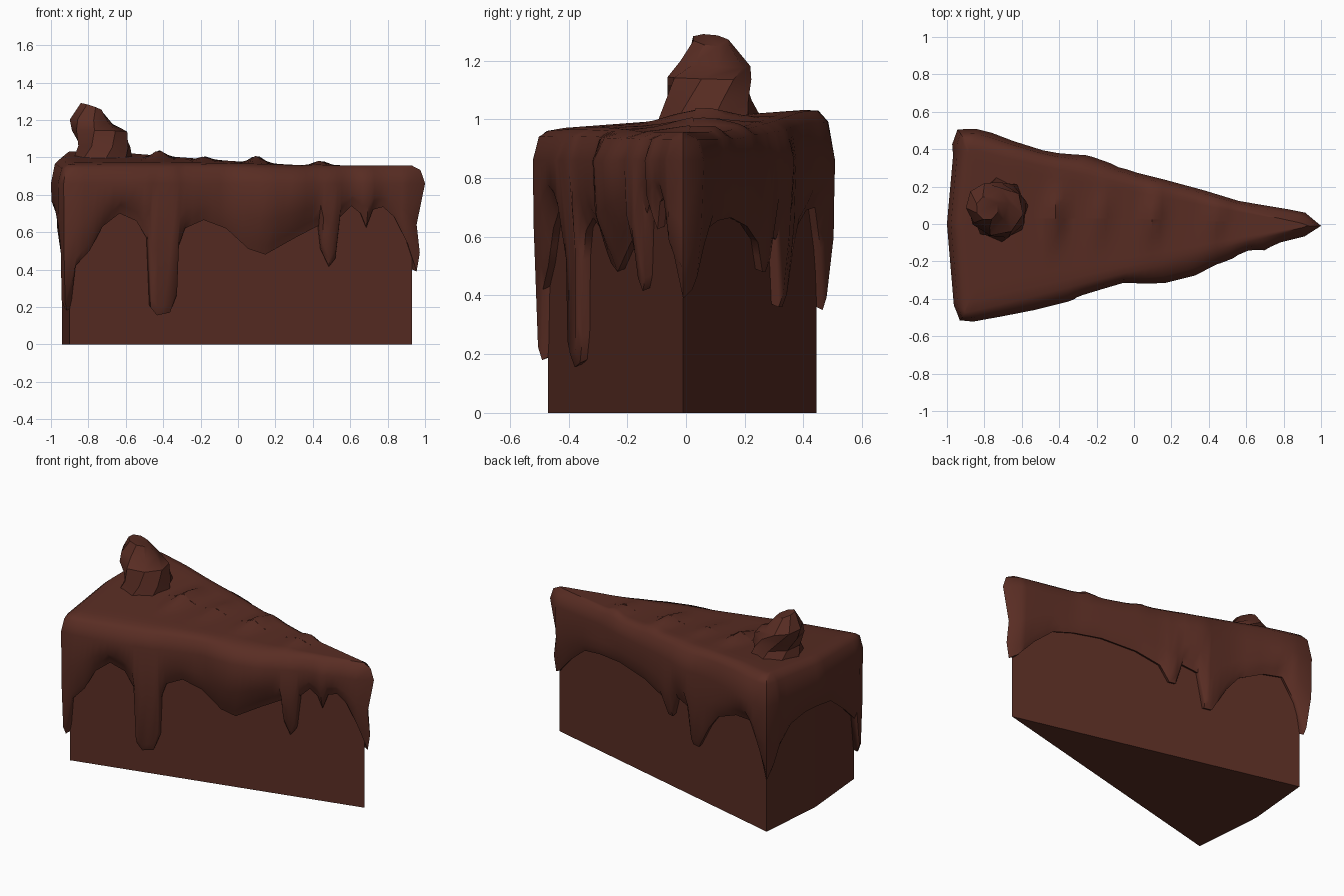
import bpy, math
from mathutils import Vector

if "Cube" in bpy.data.objects:
    bpy.data.objects.remove(bpy.data.objects["Cube"])

chocolate = bpy.data.materials.new("chocolate_brown")
chocolate.diffuse_color = (0.100, 0.026, 0.017, 1)
chocolate.use_nodes = True
chocolate.node_tree.nodes["Principled BSDF"].inputs["Base Color"].default_value = chocolate.diffuse_color


def make(name, verts, faces, smooth=None):
    me = bpy.data.meshes.new(name)
    me.from_pydata(verts, [], faces)
    me.materials.append(chocolate)
    ob = bpy.data.objects.new(name, me)
    bpy.context.collection.objects.link(ob)
    if smooth:
        bpy.ops.object.select_all(action='DESELECT')
        bpy.context.view_layer.objects.active = ob
        ob.select_set(True)
        bpy.ops.object.shade_smooth_by_angle(angle=math.radians(smooth))
    return ob


def bridge(rows, n):
    return [(r * n + i, r * n + (i + 1) % n, (r + 1) * n + (i + 1) % n, (r + 1) * n + i)
            for r in range(rows - 1) for i in range(n)]


# sponge wedge: front corner, tip, rear corner, bowed back
plan = [Vector(p) for p in ((-.90, -.47), (.93, -.01), (-.90, .445), (-.94, 0))]
n = len(plan)
make("sponge_wedge", [(p.x, p.y, z) for z in (0, .9) for p in plan],
     bridge(2, n) + [tuple(range(n))[::-1], tuple(range(n, 2 * n))])

# icing edge per side: (coordinate along side, drip height, bulge)
front = [(-.90, .18, .055), (-.875, .42, .06), (-.80, .50, .065), (-.73, .63, .07),
         (-.64, .70, .075), (-.55, .66, .08), (-.49, .56, .08), (-.475, .20, .08),
         (-.44, .155, .08), (-.37, .17, .08), (-.335, .26, .075), (-.325, .52, .07),
         (-.29, .62, .065), (-.19, .665, .06), (-.07, .62, .055), (.05, .51, .09),
         (.14, .48, .11), (.30, .57, .11), (.425, .635, .08), (.44, .50, .08),
         (.48, .415, .075), (.515, .46, .07), (.54, .68, .06), (.60, .74, .05),
         (.65, .70, .06), (.68, .625, .07), (.715, .72, .06), (.77, .735, .05),
         (.83, .68, .05), (.90, .54, .05)]
rear = [(.93, .39, .07), (.90, .42, .065), (.80, .53, .06), (.68, .63, .05), (.55, .655, .04),
        (.37, .665, .05), (.15, .635, .055), (0, .58, .055), (-.06, .48, .06),
        (-.10, .48, .06), (-.14, .62, .07), (-.24, .59, .08), (-.28, .36, .08),
        (-.33, .36, .07), (-.42, .52, .055), (-.50, .62, .05), (-.66, .69, .06),
        (-.78, .70, .075), (-.86, .55, .075)]
back_a = [(.445, .35, .075), (.42, .42, .07), (.36, .54, .06), (.25, .65, .06), (.12, .68, .06)]
back_b = [(0, .68, .06), (-.15, .65, .06), (-.32, .52, .06), (-.43, .42, .06), (-.46, .19, .05)]

# walk the perimeter, adding samples where the gap is wide
loop = []
for k, (side, ax) in enumerate(((front, 0), (rear, 0), (back_a, 1), (back_b, 1))):
    a, b = plan[k], plan[(k + 1) % 4]
    prev = plan[k - 1]
    d, e = (b - a).normalized(), (a - prev).normalized()
    nrm, before = Vector((d.y, -d.x)), Vector((e.y, -e.x))
    for i, (c, z, off) in enumerate(side):
        p = a.lerp(b, (c - a[ax]) / (b[ax] - a[ax]))
        loop.append((p, (nrm + before).normalized() if i == 0 else nrm, z, off))
dense = []
for i, s in enumerate(loop):
    t = loop[(i + 1) % len(loop)]
    m = max(1, math.ceil((t[0] - s[0]).length / .05))
    for j in range(m):
        f = j / m
        dense.append((s[0].lerp(t[0], f), s[1].lerp(t[1], f).normalized(),
                      s[2] + (t[2] - s[2]) * f, s[3] + (t[3] - s[3]) * f))


def top_height(x, y):
    s = min(1, max(0, .35 - x))
    h = .957 + s * (.045 + .075 * y)
    for cx, amp in ((-.42, .045), (-.18, .022), (.10, .04), (.44, .025)):
        h += amp * math.exp(-((x - cx - .12 * (y - .05)) / .045) ** 2 - ((y - .05) / .13) ** 2)
    return h


# icing shell: lip, bulging side, rolled shoulder, then the top towards a spine
blend = (0, .12, .28, .46, .64, .82, 1)
R = 6 + len(blend)
rows = [[] for _ in range(R)]
for p, nv, zb, off in dense:
    def side(o, z, r):
        q = p + nv * o
        rows[r].append((q.x, q.y, z))
    edge_h = top_height(p.x, p.y)
    corner = p.x < -.86
    tip = p.x > .915
    mid_z = .64 if tip else zb + (.85 - zb) * .5
    high = min(1, max(0, (mid_z - .50) / .15))
    mid = off * .95 if corner else .025 if tip else .042 + (off * .9 - .042) * high
    side(-.01, zb + .015, 0)
    side(.025, zb, 1)
    side(min(off, .042), zb + (.10 if tip else .045), 2)
    side(mid, mid_z, 3)
    side(off, .86, 4)
    side(off * .65, .86 + (edge_h - .86) * .75, 5)
    spine = Vector((min(.88, max(-.7, p.x)), .03 * min(1, max(0, .9 - p.x))))
    rim = p + nv * off * .1
    for k, f in enumerate(blend):
        q = rim.lerp(spine, f)
        rows[6 + k].append((q.x, q.y, top_height(q.x, q.y) - (.006 if k == 0 else 0)))
make("dripping_icing", [v for r in rows for v in r], bridge(R, len(dense)), 50)

# whipped dollop: twisted, leaning rings (centre x, centre y, height, radius x, radius y)
rings = [(-.72, .08, .98, .16, .185), (-.715, .075, 1.06, .145, .155), (-.74, .08, 1.14, .15, .145),
         (-.785, .10, 1.19, .115, .12), (-.785, .085, 1.27, .06, .065)]
S = 8
verts = []
for k, (cx, cy, z, rx, ry) in enumerate(rings):
    for i in range(S):
        a = 2 * math.pi * i / S + k * .3
        verts.append((cx + rx * math.cos(a), cy + ry * math.sin(a),
                      z - .012 * math.cos(a) + .01 * math.sin(a + k)))
make("icing_dollop", verts, bridge(len(rings), S) + [tuple(range((len(rings) - 1) * S, len(rings) * S))], 35)
